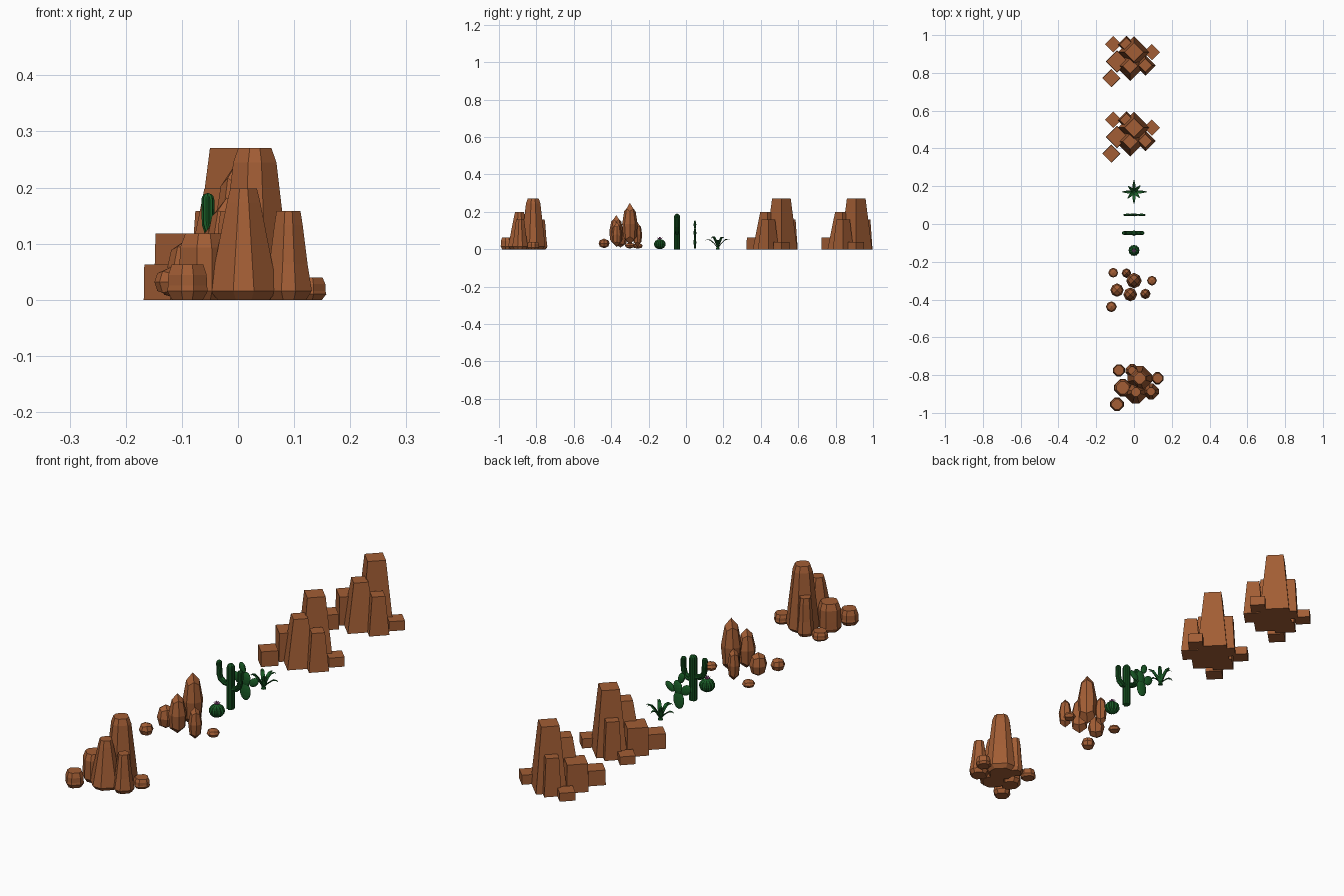
import bpy, bmesh
from math import sin, cos, pi, radians
from mathutils import Vector, Matrix

if "Cube" in bpy.data.objects:
    bpy.data.objects.remove(bpy.data.objects["Cube"])


def material(name, rgb):
    m = bpy.data.materials.new(name)
    m.diffuse_color = (*rgb, 1)
    m.use_nodes = True
    m.node_tree.nodes["Principled BSDF"].inputs["Base Color"].default_value = m.diffuse_color
    return m


ROCK = material("red_rock", (0.36, 0.11, 0.035))
GREEN = material("plant_green", (0.01, 0.11, 0.02))
PINK = material("flower_pink", (0.5, 0.12, 0.42))


def finish(bm, name, mat, loc=(0, 0, 0)):
    bmesh.ops.recalc_face_normals(bm, faces=bm.faces[:])
    me = bpy.data.meshes.new(name)
    bm.to_mesh(me)
    bm.free()
    me.materials.append(mat)
    ob = bpy.data.objects.new(name, me)
    ob.location = loc
    bpy.context.collection.objects.link(ob)
    return ob


def loft(bm, rings):
    """Skin a list of point rings and cap both ends."""
    vs = [[bm.verts.new(p) for p in r] for r in rings]
    n = len(vs[0])
    for a, b in zip(vs, vs[1:]):
        for i in range(n):
            j = (i + 1) % n
            bm.faces.new((a[i], a[j], b[j], b[i]))
    bm.faces.new(vs[0][::-1])
    bm.faces.new(vs[-1])


def ring(r, z, angles):
    return [(r * cos(a), r * sin(a), z) for a in angles]


# One rock layout shared by all four formations: x, y, base radius, top radius, height
LAYOUT = [
    ("main_spire", 0, 0.91, 0.085, 0.05, 0.27),
    ("front_spire", -0.02, 0.837, 0.08, 0.04, 0.198),
    ("left_block", -0.09, 0.86, 0.06, 0.057, 0.118),
    ("back_left_slab", -0.11, 0.952, 0.043, 0.043, 0.035),
    ("right_slab", 0.095, 0.91, 0.043, 0.043, 0.04),
    ("right_spire", 0.06, 0.84, 0.055, 0.036, 0.158),
    ("back_spire", -0.04, 0.95, 0.047, 0.036, 0.158),
    ("outer_block", -0.12, 0.772, 0.048, 0.047, 0.063),
]
DIAMOND = [i * pi / 2 for i in range(4)]
CUT = [i * pi / 2 + s * radians(17) for i in range(4) for s in (-1, 1)]


def formation(prefix, dx, dy, style):
    for name, x, y, r1, r2, h in LAYOUT:
        bm = bmesh.new()
        if style == "chamfered":
            def r(t):
                return r1 * 0.93 + (r2 - r1) * t - 0.008
            prof = [(0, r1 * 0.6), (min(0.25, 0.016 / h), r1 * 0.79),
                    (0.4, r(0.4)), (1 - min(0.3, 0.025 / h), r(0.88)), (1, r2 * 0.62)]
            loft(bm, [ring(q, t * h, CUT) for t, q in prof])
        else:
            loft(bm, [ring(r1, 0, DIAMOND), ring(r2, h, DIAMOND)])
        ob = finish(bm, prefix + "_" + name, ROCK, (x + dx, y + dy, 0))
        if style == "rounded":
            s = ob.modifiers.new("round", "SUBSURF")
            s.levels = s.render_levels = 1


formation("block_rocks", 0, 0, "plain")
formation("merged_rocks", 0, -0.40, "plain")
formation("pointed_rocks", 0, -1.21, "rounded")
formation("worn_rocks", 0.03, -1.727, "chamfered")


def ribbed(t, r, ribs, depth):
    n = ribs * 2
    return [(r * (1 - depth * (i % 2)) * cos(2 * pi * i / n),
             r * (1 - depth * (i % 2)) * sin(2 * pi * i / n)) for i in range(n)]


def ribbed_tube(bm, path, r, ribs=8):
    """Ribbed stem along a path in the xz plane with a domed tip."""
    pts = [Vector((x, 0, z)) for x, z in path]
    d = (pts[-1] - pts[-2]).normalized()
    tip = pts.pop()
    stations = [(p, r) for p in pts]
    for a in (0, 30, 55, 80):
        stations.append((tip - d * r * (1 - sin(radians(a))), r * cos(radians(a))))
    rings = []
    for i, (p, rad) in enumerate(stations):
        a = stations[max(i - 1, 0)][0]
        b = stations[min(i + 1, len(stations) - 1)][0]
        t = (b - a).normalized()
        u = Vector((t.z, 0, -t.x))
        rings.append([p + u * cx + Vector((0, cy, 0)) for cx, cy in ribbed(0, rad, ribs, 0.2)])
    loft(bm, rings)


# Branching column cactus
bm = bmesh.new()
ribbed_tube(bm, [(0, 0), (0, 0.06), (0, 0.12), (0, 0.19)], 0.016)
ribbed_tube(bm, [(0, 0.10), (-0.03, 0.103), (-0.047, 0.115), (-0.053, 0.135), (-0.054, 0.19)], 0.0115)
ribbed_tube(bm, [(0, 0.085), (0.025, 0.088), (0.039, 0.1), (0.044, 0.12), (0.045, 0.172)], 0.0115)
finish(bm, "column_cactus", GREEN, (0, -0.048, 0))

# Barrel cactus with a flower
bm = bmesh.new()
rings = []
for i in range(9):
    a = radians(-80 + 20 * i)
    rings.append([(x, y, 0.027 + 0.027 * sin(a)) for x, y in ribbed(0, 0.031 * cos(a), 12, 0.14)])
loft(bm, rings)
finish(bm, "barrel_cactus", GREEN, (0, -0.14, 0))
bm = bmesh.new()
for count, tilt, length in ((8, 55, 0.017), (5, 20, 0.015)):
    for i in range(count):
        m = (Matrix.Translation((0, 0, 0.052)) @ Matrix.Rotation(2 * pi * i / count, 4, "Z")
             @ Matrix.Rotation(radians(tilt), 4, "Y") @ Matrix.Translation((0, 0, length / 2)))
        bmesh.ops.create_cone(bm, cap_ends=True, segments=4, radius1=0.0035,
                              radius2=0.0005, depth=length, matrix=m)
finish(bm, "barrel_flower", PINK, (0, -0.14, 0))

# Pad cactus: x, z, half width, half height, tilt
bm = bmesh.new()
for x, z, w, h, tilt in ((0, 0.037, 0.025, 0.038, 0), (0.004, 0.088, 0.021, 0.03, 8),
                         (0.04, 0.083, 0.016, 0.025, 50), (-0.034, 0.085, 0.019, 0.028, -45),
                         (-0.013, 0.132, 0.015, 0.023, -20)):
    m = (Matrix.Translation((x, 0, z)) @ Matrix.Rotation(radians(tilt), 4, "Y")
         @ Matrix.Diagonal((w, 0.007, h, 1)))
    bmesh.ops.create_uvsphere(bm, u_segments=12, v_segments=8, radius=1, matrix=m)
finish(bm, "pad_cactus", GREEN, (0, 0.048, 0))

# Agave: arching leaves of triangular section around a centre
bm = bmesh.new()
for i, (reach, top) in enumerate([(0.07, 0.045), (0.05, 0.06), (0.065, 0.05), (0.045, 0.062),
                                  (0.065, 0.042), (0.05, 0.06), (0.065, 0.048), (0.045, 0.064)]):
    rot = Matrix.Rotation(2 * pi * i / 8, 3, "Z")
    rings = []
    for t, w in ((0, 0.005), (0.3, 0.0085), (0.6, 0.007), (0.85, 0.0035), (1, 0.0004)):
        x, z = reach * t, top * sin(t * 2.0) + 0.004
        rings.append([rot @ Vector(p) for p in
                      ((x, -w, z + w * 0.4), (x, 0, z - w * 0.4), (x, w, z + w * 0.4), (x, 0, z))])
    loft(bm, rings)
bmesh.ops.create_cone(bm, cap_ends=True, segments=8, radius1=0.01, radius2=0.006, depth=0.016,
                      matrix=Matrix.Translation((0, 0, 0.008)))
finish(bm, "agave", GREEN, (0, 0.17, 0))
